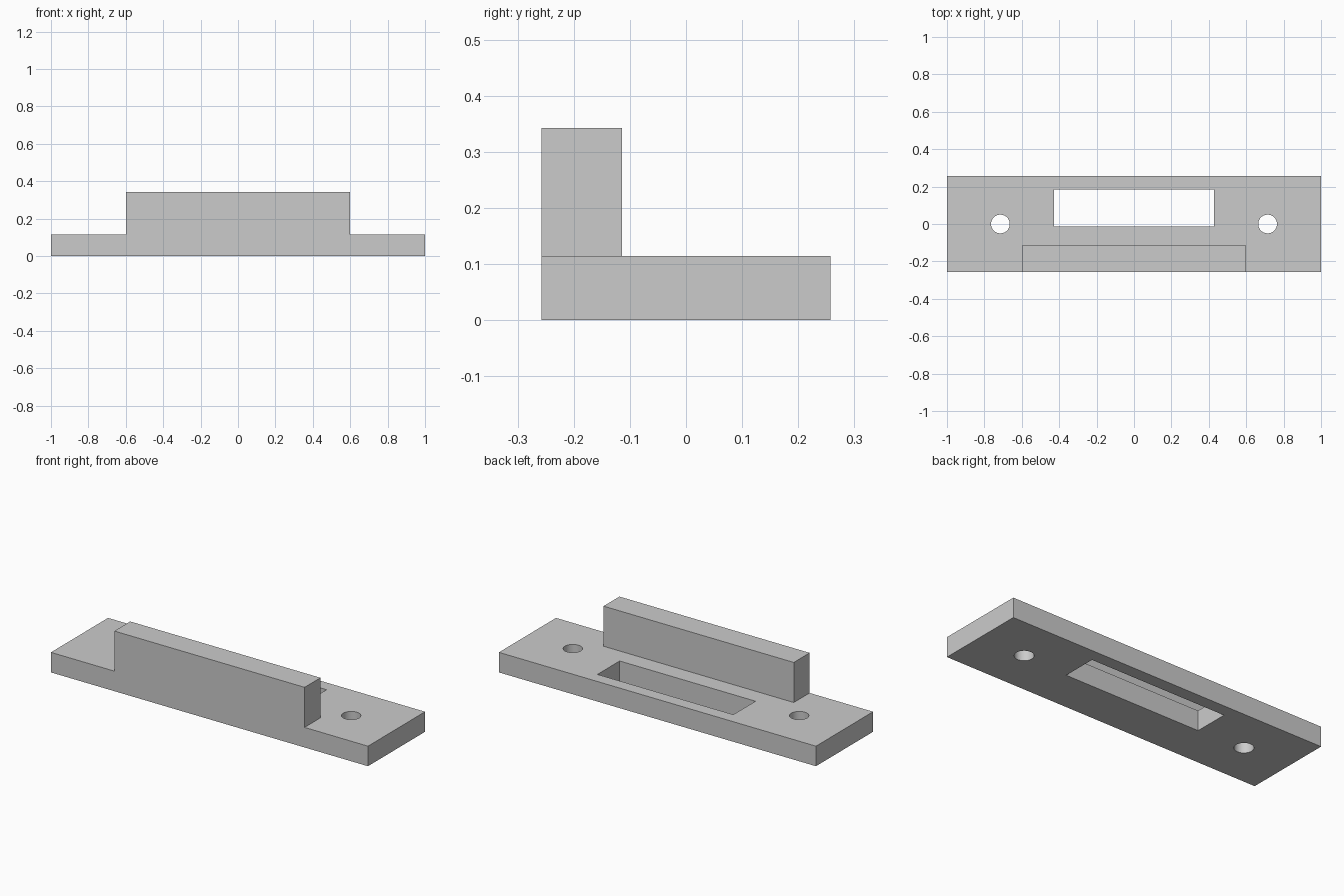
import bpy
import math

if "Cube" in bpy.data.objects:
    bpy.data.objects.remove(bpy.data.objects["Cube"], do_unlink=True)

MM = 2 / 70          # the plate is 70 mm long and spans 2 units
THICK = 4 * MM

grey = bpy.data.materials.new("plain grey")
grey.use_nodes = True
grey.diffuse_color = (0.6, 0.6, 0.6, 1)
grey.node_tree.nodes["Principled BSDF"].inputs["Base Color"].default_value = (0.6, 0.6, 0.6, 1)


def box(name, x, y, z):
    """Box from (min, max) ranges in millimetres."""
    ranges = (x, y, z)
    bpy.ops.mesh.primitive_cube_add(size=1, location=[(a + b) / 2 * MM for a, b in ranges])
    ob = bpy.context.object
    ob.name = name
    ob.scale = [(b - a) * MM for a, b in ranges]
    bpy.ops.object.transform_apply(location=True, rotation=False, scale=True)
    ob.data.materials.append(grey)
    return ob


def combine(target, tool, operation):
    """Apply a boolean and discard the tool."""
    mod = target.modifiers.new(operation.lower(), "BOOLEAN")
    mod.operation, mod.solver, mod.object = operation, "EXACT", tool
    bpy.context.view_layer.objects.active = target
    bpy.ops.object.modifier_apply(modifier=mod.name)
    bpy.data.objects.remove(tool, do_unlink=True)


# Mounting plate with the upright wall along its front edge
plate = box("mounting_plate", (-35, 35), (-9, 9), (0, 4))
wall = box("front_wall", (-21, 21), (-9, -4), (0, 12))
combine(plate, wall, "UNION")

# Rectangular slot behind the wall
combine(plate, box("slot_cutter", (-15, 15), (-0.5, 6.5), (-2, 6)), "DIFFERENCE")

# Screw hole at each end
for side in (-1, 1):
    bpy.ops.mesh.primitive_cylinder_add(vertices=48, radius=1.75 * MM, depth=THICK * 2,
                                        location=(side * 25 * MM, 0, THICK / 2))
    cutter = bpy.context.object
    cutter.data.materials.append(grey)
    combine(plate, cutter, "DIFFERENCE")

# Smooth hole walls, sharp box edges
bpy.ops.object.select_all(action="DESELECT")
plate.select_set(True)
bpy.context.view_layer.objects.active = plate
bpy.ops.object.shade_smooth_by_angle(angle=math.radians(30))
